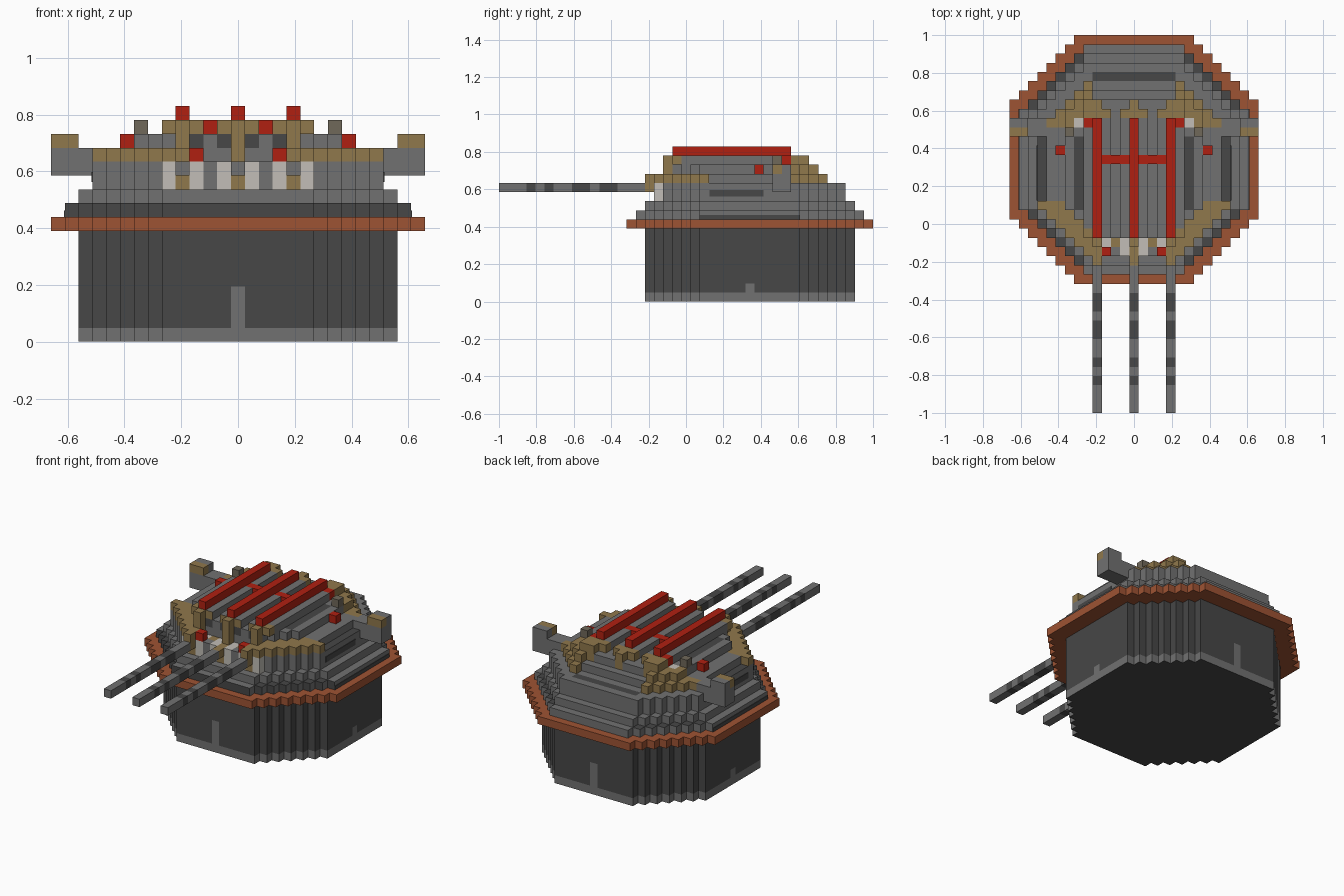
import bpy, bmesh
from mathutils import Vector

if "Cube" in bpy.data.objects:
    bpy.data.objects.remove(bpy.data.objects["Cube"])

V = 2 / 41          # edge of one block
CY = 7              # block row of the turret centre


def linear(c):
    c /= 255
    return c / 12.92 if c <= 0.04045 else ((c + 0.055) / 1.055) ** 2.4


PALETTE = {
    "dark_grey": (71, 71, 71), "grey": (113, 113, 113), "tan": (144, 120, 76),
    "red": (176, 32, 17), "rust": (158, 83, 51), "off_white": (194, 190, 183),
    "taupe": (112, 104, 90),
}
NAMES = list(PALETTE)
MATS = []
for name, rgb in PALETTE.items():
    m = bpy.data.materials.new(name)
    m.use_nodes = True
    col = [linear(c) for c in rgb] + [1]
    m.diffuse_color = col
    m.node_tree.nodes["Principled BSDF"].inputs["Base Color"].default_value = col
    MATS.append(m)

cells = {}          # block position -> (part, colour)
painted = {}        # (position, direction) -> colour
FRONT, BACK, UP, DOWN = (0, -1, 0), (0, 1, 0), (0, 0, 1), (0, 0, -1)
LEFT, RIGHT = (1, 0, 0), (-1, 0, 0)


def put(part, colour, xs, ys, zs, mirror=True):
    """Fill a block range, mirrored in x."""
    for x in xs:
        for y in ys:
            for z in zs:
                for s in ((1, -1) if mirror else (1,)):
                    cells[(s * x, y, z)] = (part, colour)


def octagon(part, colour, zs, radius, corner, front=-20, back=20, wide=20):
    """Fill stepped octagonal layers around the turret centre."""
    for a in range(-radius, radius + 1):
        for b in range(-radius, radius + 1):
            if abs(a) + abs(b) <= corner and front <= b <= back and abs(a) <= wide:
                put(part, colour, [a], [b + CY], zs, False)


def paint(colour, direction, xs, ys, zs):
    for x in xs:
        for y in ys:
            for z in zs:
                for s in (1, -1):
                    d = (s * direction[0], direction[1], direction[2])
                    painted[((s * x, y, z), d)] = colour


def only(*v):
    return list(v)


# Base drum with pale foot band and centre ribs
octagon("base_drum", "grey", range(0, 1), 11, 16)
octagon("base_drum", "dark_grey", range(1, 8), 11, 16)
for pos in [p for p in cells if p[2] == 0]:
    painted[(pos, DOWN)] = "dark_grey"
put("base_drum", "grey", only(0), only(CY - 11, CY + 11), range(1, 4))
put("base_drum", "grey", only(11), only(CY), only(1))

# Ring and stepped deck
octagon("deck_ring", "rust", only(8), 13, 19)
octagon("lower_deck", "grey", only(9), 12, 17)
for (x, y, z) in [p for p in cells if p[2] == 9]:
    painted[((x, y, z), FRONT)] = "dark_grey"
    if abs(x) + abs(y - CY) == 17 and abs(x) < 12 and abs(y - CY) < 12:
        painted[((x, y, z), UP)] = "dark_grey"
octagon("middle_deck", "grey", only(10), 11, 16)
octagon("turret_body", "grey", range(11, 13), 10, 15)
paint("dark_grey", UP, only(10), range(3, 11), only(12))
paint("dark_grey", UP, range(0, 5), only(16), only(12))

# Upper turret body
octagon("upper_body", "grey", only(13), 9, 13, front=-8, back=7)
octagon("roof", "grey", only(14), 8, 12, front=-8, back=6, wide=7)
paint("dark_grey", UP, only(6), range(2, 10), only(14))
paint("dark_grey", FRONT, only(1, 3), only(-1), only(14))

# Roof beams that carry the rails
put("roof_beam", "grey", only(0, 1, 3, 4, 5), range(-1, 12), only(15))
paint("tan", FRONT, only(0, 1, 3, 4, 5), only(-1), only(15))
put("roof_beam", "tan", only(5), only(-1), only(15))

# Tan armour along the front diagonals and the rear corners
for x in range(4, 11):
    for total in (13, 14, 15):
        b = x - total
        if -11 <= b <= -5:
            put("front_armour", "tan", only(x), only(b + CY), only(13))
for z, total in ((13, 13), (14, 12), (15, 11)):
    for x in range(5, 10 - 2 * (z - 13)):
        for t in (total, total - 1):
            if t - x >= 4:
                put("rear_armour", "tan", only(x), only(t - x + CY), only(z))
for x in (6, 7):
    for y in range(10, 16):
        cells.pop((x, y, 15), None)
        cells.pop((-x, y, 15), None)

# Small tan blocks at the rear of the beams
put("rear_block", "tan", only(0, 1, 3, 4, 5), only(12), only(15))
put("rear_block", "tan", only(0, 4), only(13), only(14, 15))

# Gun face: pale slots, tan mantlets and posts
put("gun_slot", "off_white", only(1, 3, 5), only(-3), only(11, 12))
put("gun_slot", "off_white", only(1, 3), only(-2), only(12))
put("gun_mantlet", "tan", only(0, 4), only(-3), only(11, 12))
put("gun_mantlet", "tan", only(2), only(-2), only(12))
put("gun_post", "tan", only(0, 4), only(-2), range(13, 16))
put("gun_post", "tan", only(4), only(-3), only(13))
put("gun_light", "red", only(3), only(-3), only(13))

# Three banded barrels
put("gun_barrel", "grey", only(0, 4), range(-20, -3), only(12))
put("gun_barrel", "tan", only(0, 4), only(-4), only(12))
put("gun_barrel", "dark_grey", only(0, 4), only(-8, -9, -11, -12, -15, -17), only(12))

# Red roof rails, cross bar and markers
put("roof_rail", "red", only(0, 4), range(-1, 12), only(16))
put("cross_bar", "red", range(1, 4), only(CY), only(16 - 1))
for x in (1, 3):
    paint("red", UP, only(x), only(CY), only(15))
put("rail_foot", "red", only(5), only(11), only(15))
put("side_marker", "red", only(8), only(8), only(14))
put("roof_lamp", "off_white", only(6), only(11), only(14))
put("roof_knob", "taupe", only(7), only(10), only(15))

# Side sight boxes on short arms
put("sight_arm", "grey", only(11), only(10, 11), only(12, 13))
put("sight_arm", "grey", only(10), only(10, 11), only(13))
put("sight_box", "grey", only(12, 13), only(10, 11), range(12, 15))
put("sight_box", "tan", only(12, 13), only(10), only(14))


# Turn each part into a mesh of its visible block faces
def build(part):
    bm = bmesh.new()
    corners = {}

    def vert(p):
        key = tuple(round(c * 2) for c in p)
        if key not in corners:
            corners[key] = bm.verts.new(p * V)
        return corners[key]

    for pos, (owner, colour) in cells.items():
        if owner != part:
            continue
        centre = Vector(pos) + Vector((0, 0, 0.5))
        for d in (FRONT, BACK, UP, DOWN, LEFT, RIGHT):
            if tuple(p + q for p, q in zip(pos, d)) in cells:
                continue
            n = Vector(d)
            u = Vector((d[2], d[0], d[1]))
            w = n.cross(u)
            loop = [vert(centre + (n + u * i + w * j) / 2)
                    for i, j in ((-1, -1), (1, -1), (1, 1), (-1, 1))]
            face = bm.faces.new(loop)
            face.material_index = NAMES.index(painted.get((pos, d), colour))
    mesh = bpy.data.meshes.new(part)
    bm.to_mesh(mesh)
    bm.free()
    for m in MATS:
        mesh.materials.append(m)
    bpy.context.collection.objects.link(bpy.data.objects.new(part, mesh))


for part in dict.fromkeys(owner for owner, _ in cells.values()):
    build(part)


# Thin dark vents on the turret flanks and a dark seam on the lower deck sides
def plate(name, x, y, z, size):
    bpy.ops.mesh.primitive_cube_add(size=1, location=(x, y, z))
    ob = bpy.context.object
    ob.name = name
    ob.scale = size
    ob.data.materials.append(MATS[0])


for s in (1, -1):
    plate("side_vent", s * 10.5 * V, 0.27, 0.58, (0.006, 0.29, 0.035))
    plate("deck_seam", s * 12.5 * V, CY * V, 0.45, (0.006, 11 * V, 0.024))
